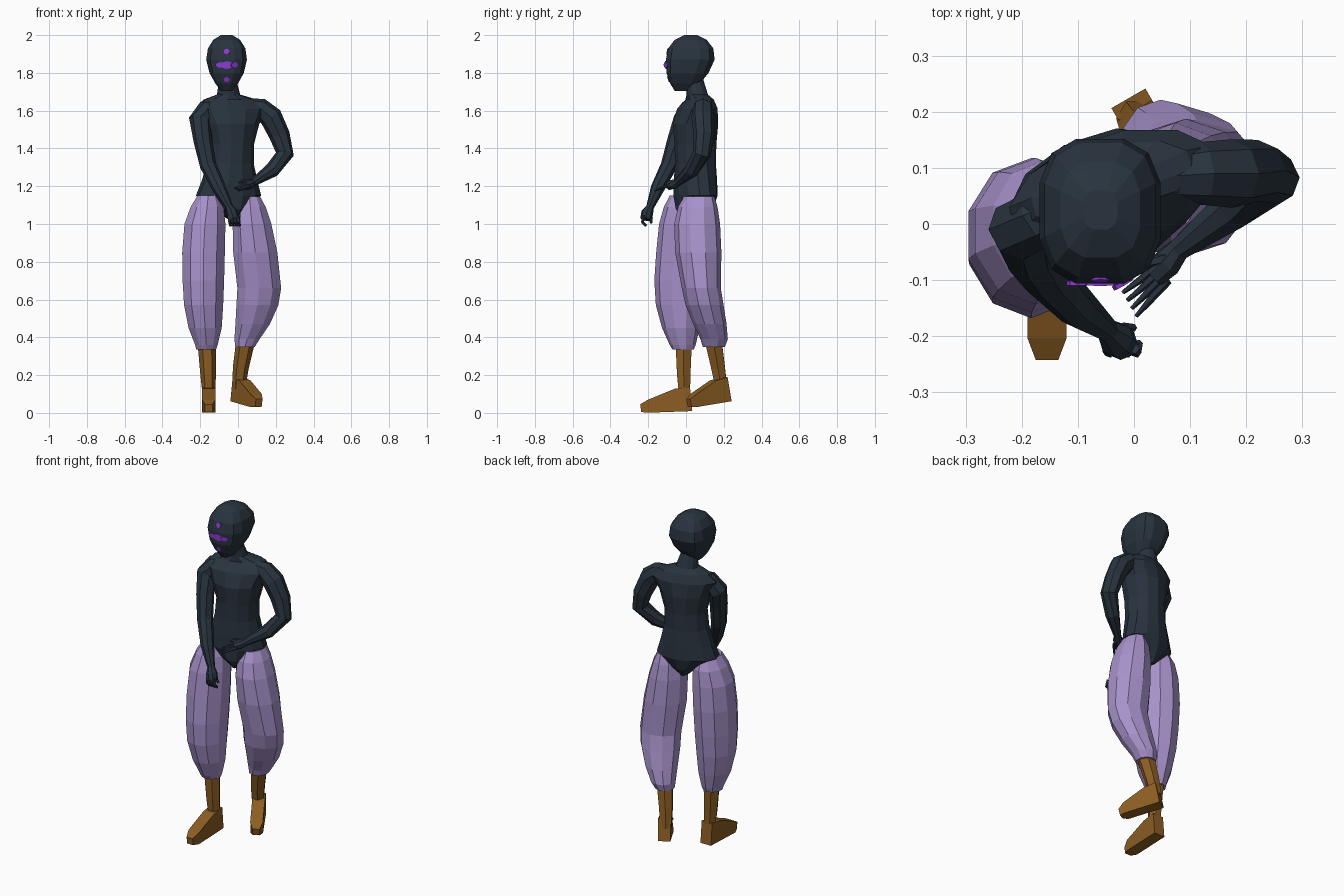
import bpy, bmesh, math
from mathutils import Vector, Matrix


def material(name, rgb):
    m = bpy.data.materials.new(name)
    m.diffuse_color = (*rgb, 1)
    return m


SLATE = material("dark slate skin", (0.022, 0.034, 0.049))
LILAC = material("lilac cloth", (0.39, 0.29, 0.60))
BROWN = material("brown leather", (0.26, 0.11, 0.017))
VIOLET = material("violet face marks", (0.26, 0.045, 0.66))


def finish(bm, name, mat):
    bmesh.ops.recalc_face_normals(bm, faces=bm.faces)
    me = bpy.data.meshes.new(name)
    bm.to_mesh(me)
    bm.free()
    me.materials.append(mat)
    ob = bpy.data.objects.new(name, me)
    bpy.context.collection.objects.link(ob)
    return ob


def skin_rings(name, rings, mat):
    """Join equal rings of points into a capped flat-faced skin."""
    bm = bmesh.new()
    vs = [[bm.verts.new(p) for p in r] for r in rings]
    n = len(vs[0])
    for a, b in zip(vs, vs[1:]):
        for i in range(n):
            j = (i + 1) % n
            bm.faces.new((a[i], a[j], b[j], b[i]))
    bm.faces.new(vs[0][::-1])
    bm.faces.new(vs[-1])
    return finish(bm, name, mat)


def loft(name, rows, mat, n=10, yaw=0.0, power=1.0):
    """Level rings, each row = z, centre x, centre y, half width, half depth."""
    def sp(v):
        return math.copysign(abs(v) ** power, v)
    rings = []
    for z, cx, cy, rx, ry in rows:
        ring = []
        for i in range(n):
            a = 2 * math.pi * (i + 0.5) / n
            p = Matrix.Rotation(yaw, 3, 'Z') @ Vector((rx * sp(math.cos(a)), ry * sp(math.sin(a)), 0))
            ring.append(p + Vector((cx, cy, z)))
        rings.append(ring)
    return skin_rings(name, rings, mat)


def tube(name, path, mat, n=8):
    """Tapered limb, each point = x, y, z, radius."""
    pts = [Vector(p[:3]) for p in path]
    rings = []
    for i, p in enumerate(pts):
        t = Vector()
        if i > 0:
            t += (p - pts[i - 1]).normalized()
        if i < len(pts) - 1:
            t += (pts[i + 1] - p).normalized()
        t.normalize()
        u = t.cross(Vector((0, 1, 0))).normalized()
        v = t.cross(u)
        r = path[i][3]
        rings.append([p + r * (math.cos(a) * u + math.sin(a) * v)
                      for a in (2 * math.pi * k / n for k in range(n))])
    return skin_rings(name, rings, mat)


def span_rows(rows):
    """Turn z, x0, x1, y0, y1 into loft rows (widened for the polygon flats)."""
    return [(z, (a + b) / 2, (c + d) / 2, (b - a) / 1.93, (d - c) / 1.96) for z, a, b, c, d in rows]


# Head: squarish skull tapering to the chin
head = loft("head", span_rows([
    (1.705, -0.09, -0.03, -0.06, 0.045), (1.745, -0.12, 0.0, -0.085, 0.075),
    (1.80, -0.15, 0.03, -0.104, 0.12), (1.87, -0.167, 0.046, -0.107, 0.152),
    (1.93, -0.158, 0.038, -0.095, 0.145), (1.975, -0.13, 0.01, -0.06, 0.11),
    (2.0, -0.09, -0.03, -0.01, 0.06)]), SLATE, n=12, power=0.7)

# Torso with neck, turned slightly, narrowing to the crotch
loft("torso", [
    (1.03, -0.03, 0.04, 0.025, 0.07), (1.08, -0.035, 0.045, 0.085, 0.10),
    (1.15, -0.05, 0.05, 0.178, 0.112), (1.23, -0.045, 0.05, 0.15, 0.112),
    (1.32, -0.04, 0.05, 0.125, 0.107), (1.42, -0.035, 0.05, 0.12, 0.11),
    (1.53, -0.035, 0.05, 0.15, 0.118), (1.61, -0.035, 0.06, 0.195, 0.10),
    (1.658, -0.04, 0.072, 0.15, 0.066), (1.685, -0.05, 0.06, 0.062, 0.056),
    (1.77, -0.055, 0.042, 0.044, 0.048)], SLATE, n=12, yaw=math.radians(17))

# Arms: one hanging across the front, one bent at the elbow
tube("right_arm", [
    (-0.12, 0.04, 1.618, 0.045), (-0.165, 0.015, 1.602, 0.056), (-0.203, -0.01, 1.55, 0.058),
    (-0.185, -0.05, 1.44, 0.05), (-0.158, -0.09, 1.31, 0.044), (-0.1, -0.15, 1.19, 0.037),
    (-0.047, -0.19, 1.09, 0.021), (-0.032, -0.205, 1.06, 0.032), (-0.022, -0.213, 1.025, 0.03)], SLATE)
tube("left_arm", [
    (0.05, 0.085, 1.622, 0.045), (0.12, 0.09, 1.61, 0.056), (0.175, 0.09, 1.565, 0.061),
    (0.22, 0.095, 1.47, 0.055), (0.248, 0.083, 1.37, 0.048), (0.18, 0.03, 1.285, 0.04),
    (0.08, -0.045, 1.22, 0.021), (0.06, -0.068, 1.21, 0.027), (0.035, -0.09, 1.203, 0.024)], SLATE)

# Fingers: curled on one hand, straight on the other
for i in range(4):
    x = -0.048 + 0.016 * i
    tube(f"right_finger_{i + 1}", [(x, -0.222, 1.045, 0.010), (x + 0.004, -0.23, 1.01, 0.009),
                                   (x + 0.008, -0.212, 0.99, 0.008)], SLATE, 5)
    tube(f"left_finger_{i + 1}", [(0.042 + 0.006 * i, -0.073 - 0.009 * i, 1.212 - 0.004 * i, 0.009),
                                  (0.01 + 0.006 * i, -0.1 - 0.012 * i, 1.2 - 0.004 * i, 0.007),
                                  (-0.02 + 0.008 * i, -0.122 - 0.014 * i, 1.19 - 0.005 * i, 0.004)], SLATE, 5)
tube("right_thumb", [(-0.045, -0.195, 1.06, 0.012), (-0.02, -0.185, 1.03, 0.010),
                     (0.0, -0.185, 1.005, 0.007)], SLATE, 5)
tube("left_thumb", [(0.06, -0.06, 1.225, 0.011), (0.03, -0.068, 1.228, 0.009),
                    (0.005, -0.085, 1.22, 0.006)], SLATE, 5)

# Baggy trouser legs
loft("right_trouser_leg", span_rows([
    (1.15, -0.215, -0.10, -0.085, 0.085), (1.09, -0.252, -0.075, -0.115, 0.11),
    (1.0, -0.285, -0.065, -0.14, 0.115), (0.85, -0.297, -0.068, -0.155, 0.115),
    (0.7, -0.295, -0.072, -0.165, 0.105), (0.57, -0.287, -0.077, -0.157, 0.09),
    (0.45, -0.263, -0.085, -0.125, 0.07), (0.36, -0.228, -0.107, -0.085, 0.05),
    (0.335, -0.222, -0.115, -0.07, 0.04)]), LILAC)
loft("left_trouser_leg", span_rows([
    (1.145, 0.01, 0.118, -0.01, 0.15), (1.09, -0.018, 0.148, -0.04, 0.165),
    (1.0, -0.03, 0.178, -0.06, 0.178), (0.85, -0.027, 0.21, -0.055, 0.185),
    (0.66, -0.005, 0.23, -0.02, 0.182), (0.57, -0.01, 0.215, 0.0, 0.197),
    (0.47, -0.015, 0.17, 0.04, 0.213), (0.39, -0.02, 0.115, 0.078, 0.22),
    (0.35, -0.015, 0.09, 0.09, 0.205)]), LILAC)

# Boots: a shaft and a wedge foot from a side profile
FOOT = [(-0.035, 0.005), (0.2, 0.0), (0.235, 0.004), (0.24, 0.045), (0.2, 0.068), (0.055, 0.125), (-0.025, 0.135)]


def foot(name, origin, yaw, length, pitch):
    bm = bmesh.new()
    sides = []
    for s in (-1, 1):
        sides.append([bm.verts.new((s * (0.02 if f > 0.21 else 0.035), -f * length, z)) for f, z in FOOT])
    bm.faces.new(sides[0])
    bm.faces.new(sides[1][::-1])
    for i in range(len(FOOT)):
        j = (i + 1) % len(FOOT)
        bm.faces.new((sides[0][i], sides[0][j], sides[1][j], sides[1][i]))
    m = Matrix.Translation(origin) @ Matrix.Rotation(yaw, 4, 'Z') @ Matrix.Rotation(pitch, 4, 'X')
    bmesh.ops.transform(bm, matrix=m, verts=bm.verts)
    return finish(bm, name, BROWN)


foot("right_foot", (-0.155, -0.002, 0.004), 0, 1.0, 0.015)
foot("left_foot", (0.005, 0.198, 0.053), math.radians(30), 0.88, 0.12)
tube("right_boot_shaft", [(-0.165, -0.012, 0.38, 0.05), (-0.158, -0.012, 0.2, 0.041),
                          (-0.154, -0.008, 0.1, 0.034)], BROWN, 6)
tube("left_boot_shaft", [(0.04, 0.145, 0.38, 0.05), (0.015, 0.17, 0.24, 0.042),
                         (0.003, 0.188, 0.13, 0.035)], BROWN, 6)

# Face marks: thin plates laid on the front of the head
bpy.context.view_layer.update()
MARKS = [(0, 1.912, 0.016, 0.016), (-0.04, 1.842, 0.02, 0.016), (0, 1.842, 0.034, 0.021),
         (0.04, 1.842, 0.02, 0.016), (0, 1.767, 0.016, 0.016)]
for i, (dx, z, rx, rz) in enumerate(MARKS):
    hit, loc, nor, _ = head.ray_cast(Vector((-0.06 + dx, -1, z)), Vector((0, 1, 0)))
    bm = bmesh.new()
    bmesh.ops.create_cone(bm, cap_ends=True, segments=8, radius1=1, radius2=1, depth=0.008)
    bmesh.ops.scale(bm, vec=(rx, rz, 1), verts=bm.verts)
    # stand the disc upright, then tip it to the face normal
    rot = Vector((0, -1, 0)).rotation_difference(nor).to_matrix().to_4x4()
    m = Matrix.Translation(loc) @ rot @ Matrix.Rotation(math.pi / 2, 4, 'X')
    bmesh.ops.transform(bm, matrix=m, verts=bm.verts)
    finish(bm, f"face_mark_{i + 1}", VIOLET)
